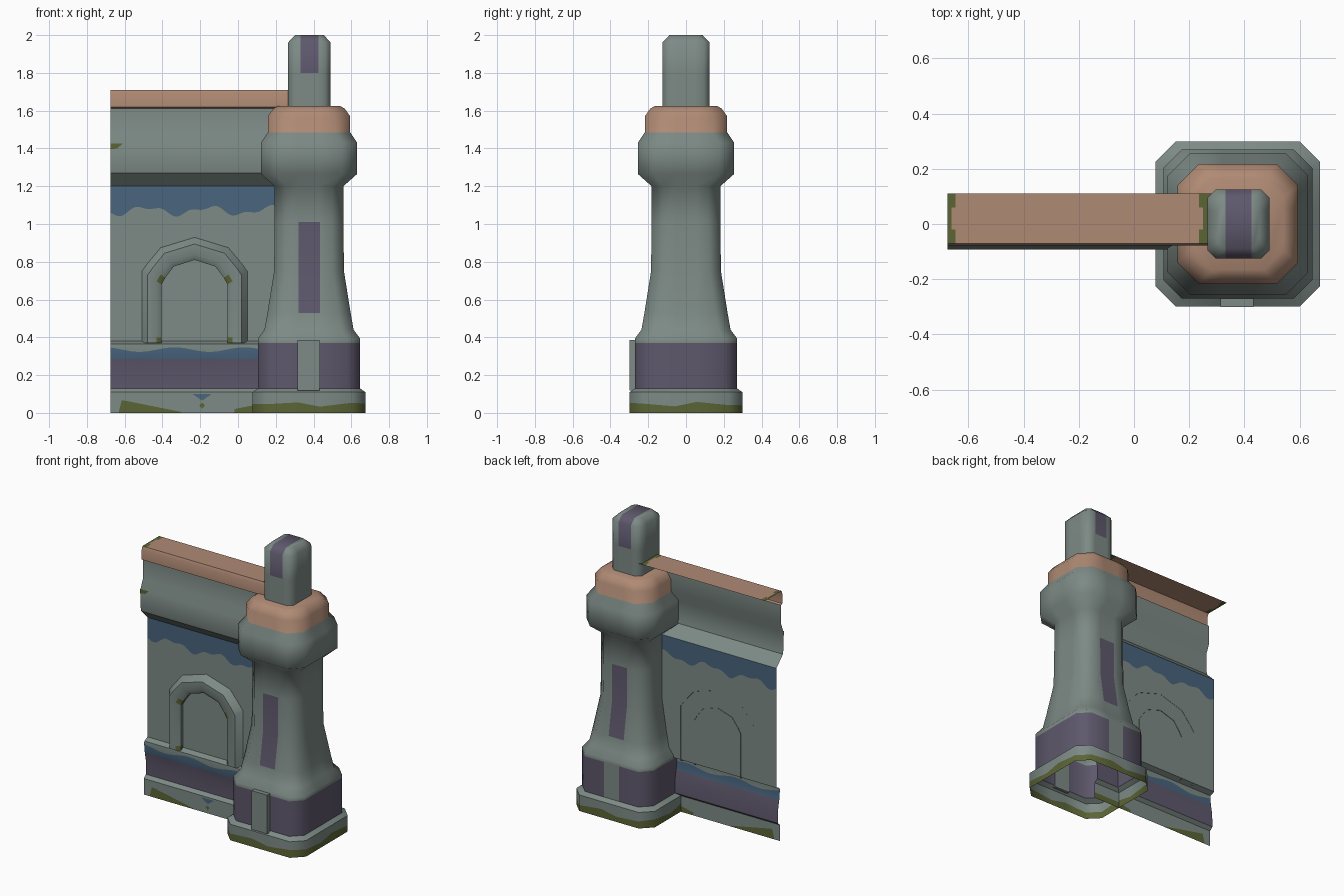
import bpy, math

if "Cube" in bpy.data.objects:
    bpy.data.objects.remove(bpy.data.objects["Cube"])

# ---- colours ----
COLS = {"stone": (.205, .255, .235), "terracotta": (.43, .255, .175),
        "purple_paint": (.112, .098, .15), "blue_paint": (.065, .128, .21),
        "moss": (.105, .13, .036)}
MATS = []
for n, c in COLS.items():
    m = bpy.data.materials.new(n)
    m.diffuse_color = (*c, 1)
    m.use_nodes = True
    m.node_tree.nodes["Principled BSDF"].inputs["Base Color"].default_value = m.diffuse_color
    MATS.append(m)
STONE, TERRA, PURPLE, BLUE, MOSS = range(5)


def make(name, verts, faces, mats, angle=50):
    me = bpy.data.meshes.new(name)
    me.from_pydata(verts, [], faces)
    for m in MATS:
        me.materials.append(m)
    for p, k in zip(me.polygons, mats):
        p.material_index = k
    ob = bpy.data.objects.new(name, me)
    bpy.context.collection.objects.link(ob)
    bpy.ops.object.select_all(action='DESELECT')
    ob.select_set(True)
    bpy.context.view_layer.objects.active = ob
    bpy.ops.object.shade_smooth_by_angle(angle=math.radians(angle))
    return ob


def ring(cx, hx, hy, c, s, z):
    """Chamfered rectangle, 4 points per side, s = half width of centre stripe."""
    a, b = hx - c, hy - c
    pts = [(u, -hy) for u in (-a, -s, s, a)] + [(hx, u) for u in (-b, -s, s, b)]
    pts += [(-x, -y) for x, y in pts]
    return [(cx + x, y, z) for x, y in pts]


def tower(name, cx, rows, s, rule, cap_mats):
    """Stack of rings (z, hx, hy, chamfer); rule(row, k) gives the colour."""
    verts, faces, mats = [], [], []
    for j, (z, hx, hy, c) in enumerate(rows):
        r = ring(cx, hx, hy, c, s, z)
        if name == "pillar" and j == 1:      # wavy moss line
            r = [(x, y, z + .013 * math.sin(k * 2.3)) for k, (x, y, z) in enumerate(r)]
        verts += r
    for j in range(len(rows) - 1):
        for k in range(16):
            n = (k + 1) % 16
            faces.append((j * 16 + k, j * 16 + n, j * 16 + 16 + n, j * 16 + 16 + k))
            mats.append(rule(j, k))
    b = len(verts) - 16
    for f in ((1, 2, 9, 10), (2, 3, 4, 5, 6, 7, 8, 9), (10, 11, 12, 13, 14, 15, 0, 1)):
        faces.append([b + i for i in f])
    return make(name, verts, faces, mats + cap_mats)


# ---- pillar (open underneath) ----
P = [(0, .298, .072), (.046, .298, .072), (.11, .298, .072), (.13, .27, .068),
     (.37, .27, .068), (.395, .27, .068), (.44, .236, .065), (.53, .22, .064),
     (.75, .185, .06), (1.01, .182, .06), (1.2, .182, .06), (1.265, .255, .08),
     (1.43, .255, .08), (1.485, .218, .078), (1.57, .218, .078), (1.61, .19, .075), (1.625, .165, .07)]


def pillar_rule(j, k):
    stripe = k in (1, 9)                     # front and back centre columns
    if j == 0:
        return MOSS
    if j == 3:
        return STONE if stripe else PURPLE
    if j in (7, 8):
        return PURPLE if stripe else STONE
    return TERRA if j >= 13 else STONE


tower("pillar", .376, [(z, h, h, c) for z, h, c in P], .057, pillar_rule, [TERRA] * 3)

# ---- post on top, with a stripe running over it ----
tower("top_post", .378, [(1.6, .112, .125, .03), (1.8, .112, .125, .03),
                         (1.962, .112, .125, .03), (2.0, .076, .088, .022)], .047,
      lambda j, k: PURPLE if j >= 1 and k in (1, 9) else STONE, [PURPLE, STONE, STONE])

# ---- raised strip on the front of the plinth ----
bpy.ops.mesh.primitive_cube_add(size=1, location=(.373, -.283, .252))
o = bpy.context.object
o.name = "plinth_front_strip"
o.scale = (.118, .034, .266)
o.data.materials.append(MATS[STONE])

# ---- wall sheet: profile swept along x with wavy paint lines ----
X0, X1, N = -.676, .28, 64
XS = [X0 + (X1 - X0) * i / N for i in range(N + 1)]


def moss_line(x):
    if x < -.3:
        return max(.004, min(.065, .065 - (x + .6) * .2)) if x > -.63 else .004
    return min(.04, .02 + .2 * (x + .02)) if x > -.02 else .004


def blue_top(x):
    return .335 + .012 * math.sin(x * 17 + 1)


def blue_low(x):
    return 1.07 + .02 * math.sin(x * 19 + 4.5) + .011 * math.sin(x * 43)


def sheet(name, rows, rule):
    """rows: (z or function of x, y)."""
    w = N + 1
    verts = [(x, y, z(x) if callable(z) else z) for z, y in rows for x in XS]
    faces, mats = [], []
    for j in range(len(rows) - 1):
        for i in range(N):
            a = j * w + i
            faces.append((a, a + 1, a + w + 1, a + w))
            mats.append(rule(j, (XS[i] + XS[i + 1]) / 2))
    return make(name, verts, faces, mats, 35)


WALL = [(0, -.055), (moss_line, -.055), (.11, -.055), (.13, -.032), (.23, -.034),
        (.285, -.045), (blue_top, -.052), (.365, -.05), (.38, -.015), (blue_low, -.015),
        (1.2, -.015), (1.27, -.085), (1.31, -.092), (1.42, -.092), (1.49, -.063), (1.615, -.063)]


def wall_rule(j, x):
    if j == 0:
        return MOSS if moss_line(x) > .005 else STONE
    return {3: PURPLE, 4: PURPLE, 5: BLUE, 9: BLUE}.get(j, STONE)


sheet("wall", WALL, wall_rule)

# ---- terracotta coping, mossy at both ends ----
sheet("wall_coping", [(1.612, -.063), (1.62, -.078), (1.69, -.078), (1.71, -.07),
                      (1.71, -.02), (1.71, .06), (1.71, .11)],
      lambda j, x: MOSS if j > 2 and abs(x + .2) > (.455 if j == 4 else .44) else TERRA)

# ---- arched niche frame ----
CX = -.23
inner = [(-.405, .37), (-.405, .4), (-.405, .68), (-.385, .715), (-.34, .775), (CX, .81)]
outer = [(-.51, .37), (-.51, .4), (-.51, .75), (-.485, .785), (-.41, .875), (CX, .93)]
inner += [(2 * CX - x, z) for x, z in inner[-2::-1]]
outer += [(2 * CX - x, z) for x, z in outer[-2::-1]]
SEC = [(0, -.012), (0, -.042), (.25, -.06), (.7, -.06), (1, -.014)]
verts = [(a[0] + (b[0] - a[0]) * t, y, a[1] + (b[1] - a[1]) * t)
         for a, b in zip(inner, outer) for t, y in SEC]
faces, mats, S = [], [], len(SEC)
for i in range(len(inner) - 1):
    for s in range(S - 1):
        a = i * S + s
        faces.append((a, a + S, a + S + 1, a + 1))
        mats.append(MOSS if s < 2 and i in (0, 2, 7, 9) else STONE)
make("niche_frame", verts, faces, mats)


# ---- small painted patches on the wall ----
def patch(name, y, pts, mat):
    make(name, [(x, y, z) for x, z in pts], [list(range(len(pts)))], [mat])


patch("blue_spot", -.058, [(-.24, .1), (-.19, .065), (-.14, .1)], BLUE)
patch("moss_spot", -.058, [(-.205, .04), (-.19, .022), (-.175, .04), (-.19, .055)], MOSS)
patch("cornice_moss", -.094, [(-.676, 1.395), (-.64, 1.4), (-.61, 1.425), (-.676, 1.425)], MOSS)
